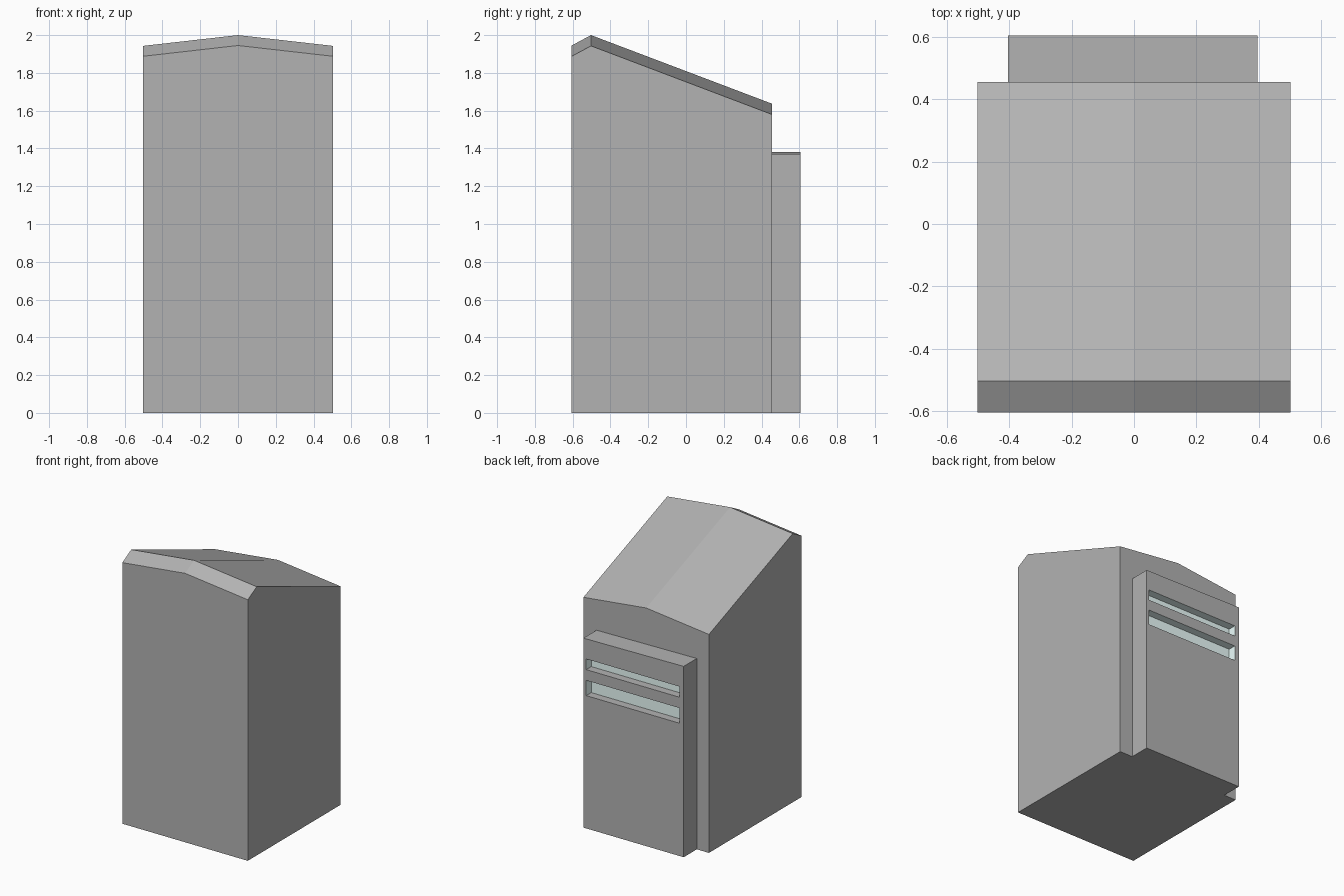
import bpy, bmesh

if "Cube" in bpy.data.objects:
    bpy.data.objects.remove(bpy.data.objects["Cube"])


def material(name, rgb):
    mat = bpy.data.materials.new(name)
    mat.diffuse_color = (*rgb, 1)
    mat.use_nodes = True
    mat.node_tree.nodes["Principled BSDF"].inputs["Base Color"].default_value = mat.diffuse_color
    return mat


grey = material("mid_grey", (0.45, 0.45, 0.45))
teal = material("slot_teal", (0.84, 1.0, 0.98))


def loft(name, sections):
    """Skin closed (x, y, z) sections, cap both ends, merge flat faces."""
    bm = bmesh.new()
    rings = [[bm.verts.new(p) for p in s] for s in sections]
    for a, b in zip(rings, rings[1:]):
        n = len(a)
        for i in range(n):
            j = (i + 1) % n
            bm.faces.new((a[i], a[j], b[j], b[i]))
    bm.faces.new(rings[0])
    bm.faces.new(rings[-1])
    bmesh.ops.recalc_face_normals(bm, faces=bm.faces)
    bmesh.ops.dissolve_limit(bm, angle_limit=0.005, verts=bm.verts, edges=bm.edges)
    mesh = bpy.data.meshes.new(name)
    bm.to_mesh(mesh)
    bm.free()
    mesh.materials.append(grey)
    ob = bpy.data.objects.new(name, mesh)
    bpy.context.collection.objects.link(ob)
    return ob


def box_section(x, y0, y1, z0, z1):
    return [(x, y0, z0), (x, y1, z0), (x, y1, z1), (x, y0, z1)]


# Cabinet body: side profile swept across x, raised along the centre ridge
def body_section(x, rise):
    return [(x, -0.605, 0), (x, 0.455, 0), (x, 0.455, 1.58 + rise),
            (x, -0.503, 1.943 + rise), (x, -0.605, 1.888 + rise)]


loft("cabinet_body", [body_section(-0.502, 0), body_section(0, 0.057),
                      body_section(0.502, 0)])

# Rear panel with a very slightly tilted top
panel = loft("rear_panel", [box_section(-0.405, 0.455, 0.605, 0, 1.38),
                            box_section(0.397, 0.455, 0.605, 0, 1.37)])

# Two vent slots cut into the panel
for z0, z1 in ((1.148, 1.225), (0.96, 1.07)):
    cutter = loft("slot_cutter", [box_section(x, 0.547, 0.7, z0, z1)
                                  for x in (-0.37, 0.375)])
    cutter.hide_render = True
    mod = panel.modifiers.new("slot", 'BOOLEAN')
    mod.operation = 'DIFFERENCE'
    mod.solver = 'EXACT'
    mod.object = cutter
    bpy.context.view_layer.objects.active = panel
    bpy.ops.object.modifier_apply(modifier=mod.name)
    bpy.data.objects.remove(cutter)

# Pale teal lining inside the slots, with grey sills
panel.data.materials.clear()
panel.data.materials.append(grey)
panel.data.materials.append(teal)
for f in panel.data.polygons:
    c = f.center
    inside = abs(c.x) < 0.38 and 0.5 < c.y < 0.6 and 0.9 < c.z < 1.3
    f.material_index = 1 if inside and f.normal.z < 0.5 else 0
